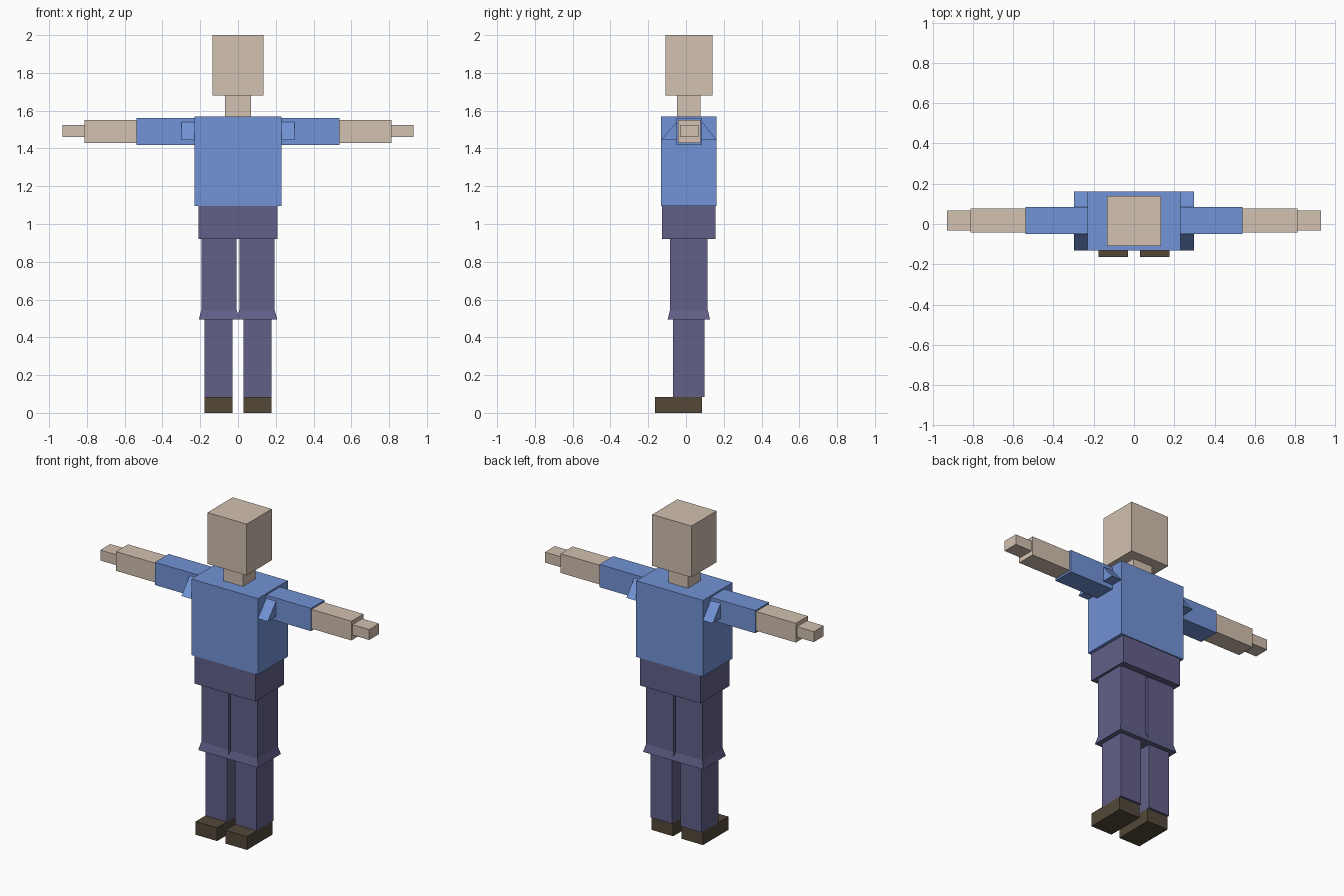
import bpy

if "Cube" in bpy.data.objects:
    bpy.data.objects.remove(bpy.data.objects["Cube"])


def srgb(hex_text):
    vals = [int(hex_text[i:i + 2], 16) / 255 for i in (0, 2, 4)]
    return [v / 12.92 if v <= 0.04045 else ((v + 0.055) / 1.055) ** 2.4 for v in vals] + [1]


def material(name, hex_text):
    m = bpy.data.materials.new(name)
    m.diffuse_color = srgb(hex_text)
    m.use_nodes = True
    m.node_tree.nodes["Principled BSDF"].inputs["Base Color"].default_value = m.diffuse_color
    return m


skin = material("skin", "D2C1B1")
shirt = material("blue_shirt", "7293D6")
trousers = material("purple_trousers", "626089")
leather = material("brown_shoes", "534839")


def make(name, verts, faces, mat):
    mesh = bpy.data.meshes.new(name)
    mesh.from_pydata(verts, [], faces)
    mesh.materials.append(mat)
    obj = bpy.data.objects.new(name, mesh)
    bpy.context.collection.objects.link(obj)
    return obj


def mirror(obj):
    obj.modifiers.new("mirror", 'MIRROR').use_mirror_merge = False


def stack(name, sections, mat, both=False):
    """Solid through rectangular sections (z, x0, x1, y0, y1), bottom to top."""
    verts, faces = [], []
    for z, x0, x1, y0, y1 in sections:
        verts += [(x0, y0, z), (x1, y0, z), (x1, y1, z), (x0, y1, z)]
    for k in range(0, len(verts) - 4, 4):
        for i in range(4):
            j = (i + 1) % 4
            faces.append((k + i, k + j, k + j + 4, k + i + 4))
    n = len(verts)
    faces += [(3, 2, 1, 0), (n - 4, n - 3, n - 2, n - 1)]
    obj = make(name, verts, faces, mat)
    if both:
        mirror(obj)


def box(name, x, y, z, mat, both=False):
    stack(name, [(z[0], *x, *y), (z[1], *x, *y)], mat, both)


# Head, neck and trunk
box("head", (-.135, .135), (-.108, .14), (1.68, 2), skin)
box("neck", (-.068, .068), (-.048, .077), (1.57, 1.68), skin)
box("torso", (-.23, .23), (-.132, .162), (1.095, 1.57), shirt)
box("hips", (-.21, .21), (-.127, .156), (.92, 1.095), trousers)

# Arms
box("sleeves", (.23, .538), (-.05, .085), (1.418, 1.56), shirt, True)
box("forearms", (.538, .812), (-.042, .076), (1.43, 1.55), skin, True)
box("hands", (.812, .928), (-.032, .066), (1.46, 1.525), skin, True)

# Sloping armpit wedges in front of and behind each sleeve
for name, inner, outer in (("front_wedges", -.05, -.132), ("back_wedges", .085, .162)):
    profile = [(inner, 1.54), (outer, 1.445), (inner, 1.445)]
    verts = [(x, y, z) for x in (.23, .298) for y, z in profile]
    faces = [(0, 2, 1), (3, 4, 5), (0, 1, 4, 3), (1, 2, 5, 4), (2, 0, 3, 5)]
    if outer > 0:
        faces = [f[::-1] for f in faces]
    mirror(make(name, verts, faces, shirt))

# Legs, with flared knee hems on the thighs
stack("thighs", [(.495, -.007, .207, -.097, .127), (.545, .007, .194, -.085, .115),
                 (.92, .007, .194, -.085, .115)], trousers, True)
box("shins", (.029, .177), (-.069, .098), (.083, .495), trousers, True)
box("shoes", (.029, .177), (-.164, .085), (0, .083), leather, True)
